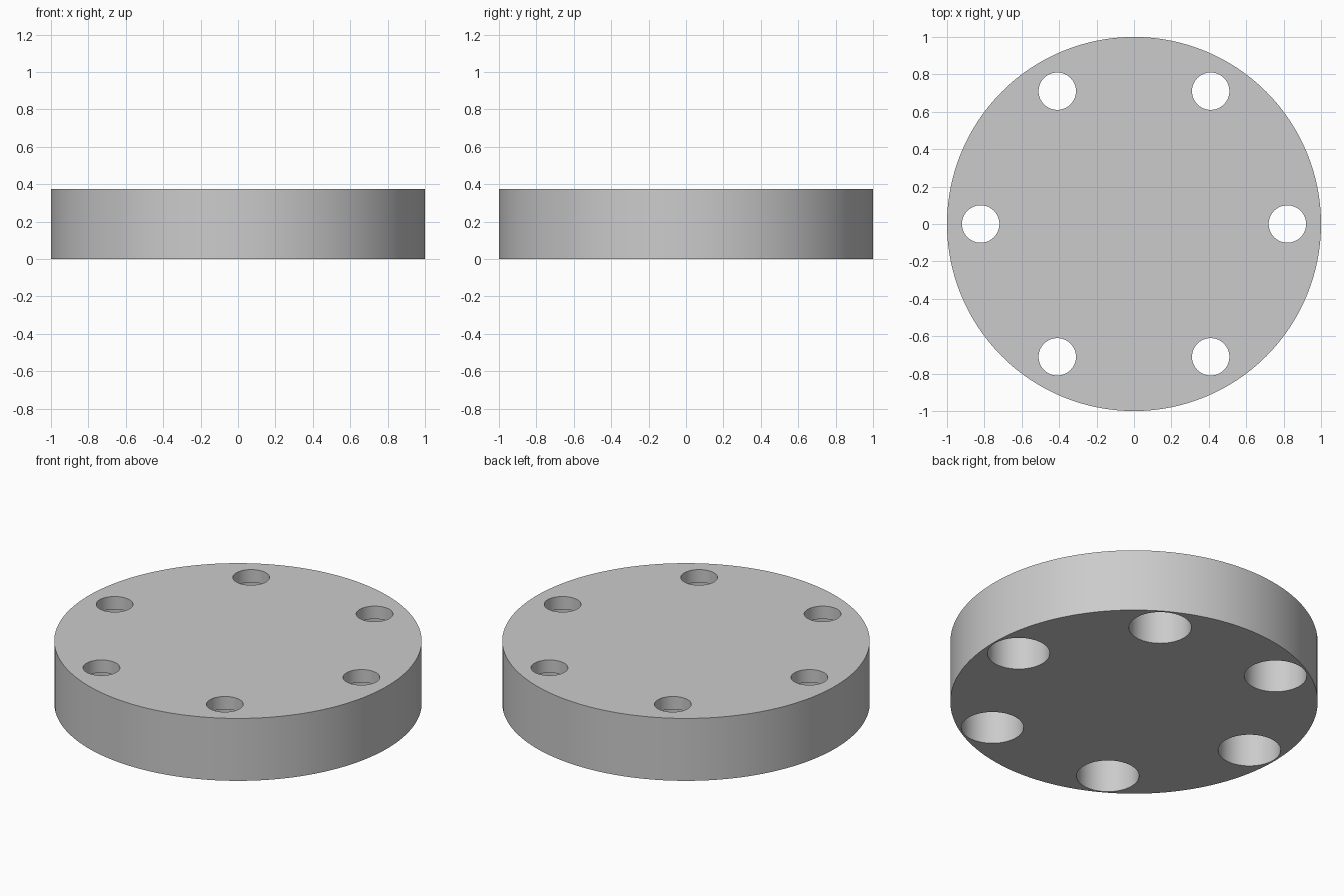
import bpy
import bmesh
import math
from mathutils import Matrix

HEIGHT = 0.375       # disc thickness
BOLT_CIRCLE = 0.82   # distance of the holes from the centre
HOLE_COUNT = 6
HOLE_RADIUS = 0.1
BORE_RADIUS = 0.17
BORE_DEPTH = HEIGHT - 0.077

default_cube = bpy.data.objects.get("Cube")
if default_cube:
    bpy.data.objects.remove(default_cube, do_unlink=True)


def cylinders(name, radius, bottom, top, segments, centres):
    """One mesh object holding an upright cylinder at each centre."""
    bm = bmesh.new()
    for x, y in centres:
        bmesh.ops.create_cone(
            bm, cap_ends=True, segments=segments, radius1=radius, radius2=radius,
            depth=top - bottom, matrix=Matrix.Translation((x, y, (bottom + top) / 2)))
    mesh = bpy.data.meshes.new(name)
    bm.to_mesh(mesh)
    bm.free()
    obj = bpy.data.objects.new(name, mesh)
    bpy.context.collection.objects.link(obj)
    return obj


# Plain grey finish
grey = bpy.data.materials.new("light_grey")
grey.use_nodes = True
colour = (0.6, 0.6, 0.6, 1)
grey.diffuse_color = colour
grey.node_tree.nodes["Principled BSDF"].inputs["Base Color"].default_value = colour

# Round plate
disc = cylinders("flange_disc", 1, 0, HEIGHT, 128, [(0, 0)])
disc.data.materials.append(grey)

# Ring of through holes, each widened from below by a counterbore
angles = [math.tau * i / HOLE_COUNT for i in range(HOLE_COUNT)]
centres = [(BOLT_CIRCLE * math.cos(a), BOLT_CIRCLE * math.sin(a)) for a in angles]
cutters = [
    cylinders("through_hole_cutter", HOLE_RADIUS, -0.1, HEIGHT + 0.1, 48, centres),
    cylinders("counterbore_cutter", BORE_RADIUS, -0.1, BORE_DEPTH, 64, centres),
]

bpy.ops.object.select_all(action="DESELECT")
disc.select_set(True)
bpy.context.view_layer.objects.active = disc
for cutter in cutters:
    cutter.hide_render = True
    cutter.data.materials.append(grey)
    cut = disc.modifiers.new(cutter.name, "BOOLEAN")
    cut.operation = "DIFFERENCE"
    cut.solver = "EXACT"
    cut.object = cutter
    bpy.ops.object.modifier_apply(modifier=cut.name)
    bpy.data.objects.remove(cutter, do_unlink=True)

# Smooth round walls, crisp rims
bpy.ops.object.shade_smooth_by_angle(angle=math.radians(30))
